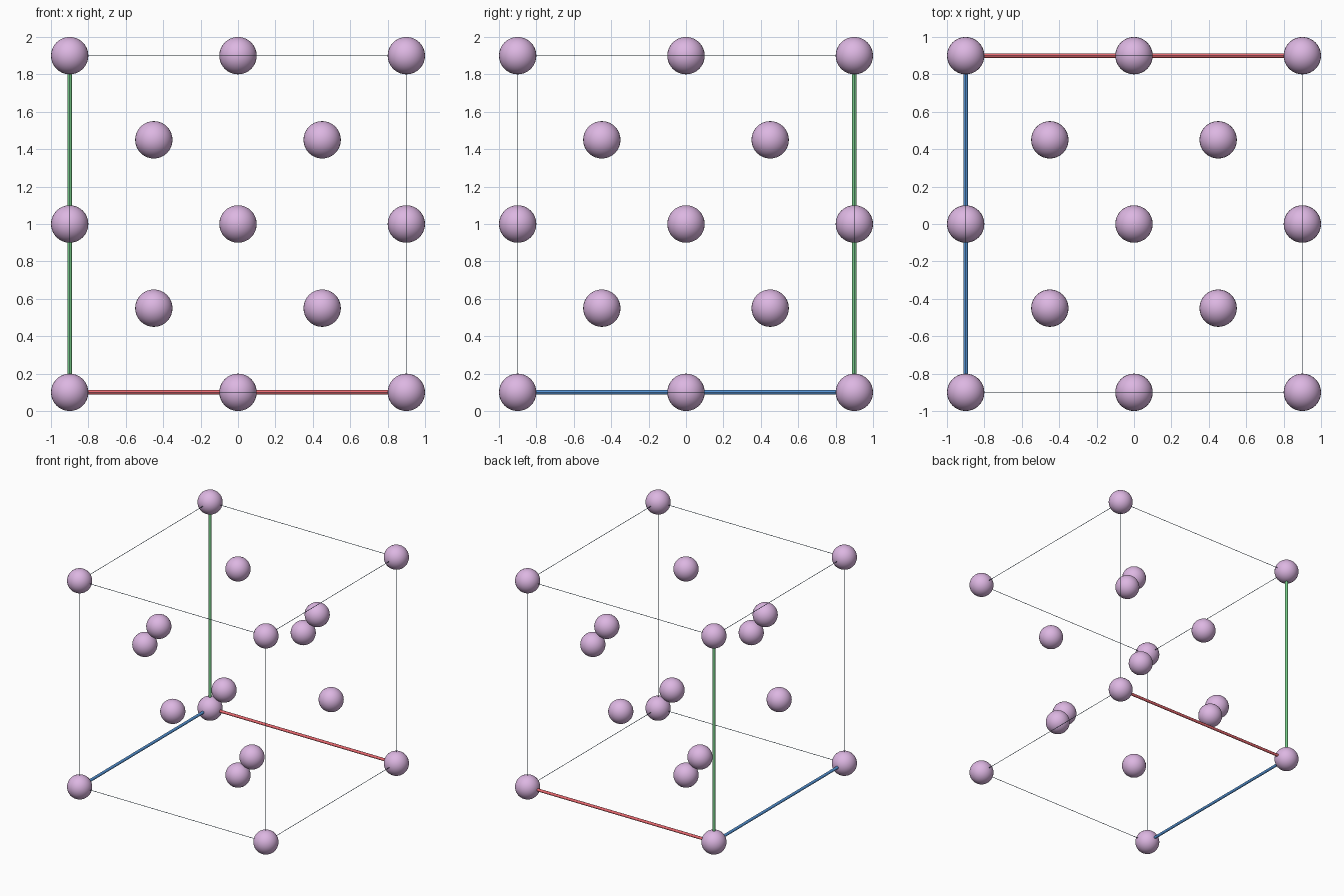
import bpy
from mathutils import Vector
from itertools import product

if "Cube" in bpy.data.objects:
    bpy.data.objects.remove(bpy.data.objects["Cube"])

H = 0.9                      # half the cell edge
ORIGIN = Vector((-H, H, 0.1))  # corner where the three axes meet


def material(name, rgb):
    m = bpy.data.materials.new(name)
    m.diffuse_color = (*rgb, 1)
    m.use_nodes = True
    m.node_tree.nodes["Principled BSDF"].inputs["Base Color"].default_value = m.diffuse_color
    return m


LILAC = material("lilac", (0.72, 0.47, 0.76))
SLATE = material("dark slate", (0.04, 0.09, 0.15))
RED = material("red", (0.80, 0.14, 0.16))
GREEN = material("green", (0.18, 0.58, 0.24))
BLUE = material("blue", (0.09, 0.29, 0.65))


def place(a, b, c):
    """Cell fractions (across, up, toward the front) to a position."""
    return ORIGIN + 2 * H * Vector((a, -c, b))


def finish(name, mat):
    ob = bpy.context.object
    ob.name = name
    ob.data.materials.append(mat)
    bpy.ops.object.shade_smooth_by_angle()


def atom(name, frac):
    bpy.ops.mesh.primitive_uv_sphere_add(segments=32, ring_count=16, radius=0.1, location=place(*frac))
    finish(name, LILAC)


def rod(name, start, end, radius, mat):
    p, q = place(*start), place(*end)
    d = q - p
    bpy.ops.mesh.primitive_cylinder_add(vertices=12, radius=radius, depth=d.length, location=(p + q) / 2,
                                        rotation=d.to_track_quat('Z', 'Y').to_euler())
    finish(name, mat)


# Atoms at the corners
corners = list(product((0, 1), repeat=3))
for c in corners:
    atom("corner_atom", c)

# Atoms in the middle of each face
for axis, side in product(range(3), (0, 1)):
    f = [0.5, 0.5, 0.5]
    f[axis] = side
    atom("face_atom", f)

# Four inner atoms in a tetrahedron
for f in ((.25, .25, .25), (.75, .75, .25), (.75, .25, .75), (.25, .75, .75)):
    atom("inner_atom", f)

# Cell edges: thick coloured axes from the origin corner, thin frame elsewhere
axes = (("across_axis", RED), ("up_axis", GREEN), ("front_axis", BLUE))
for c in corners:
    for axis in range(3):
        if c[axis] == 0:
            end = list(c)
            end[axis] = 1
            if sum(c) == 0:
                rod(axes[axis][0], c, end, 0.012, axes[axis][1])
            else:
                rod("frame_edge", c, end, 0.002, SLATE)
